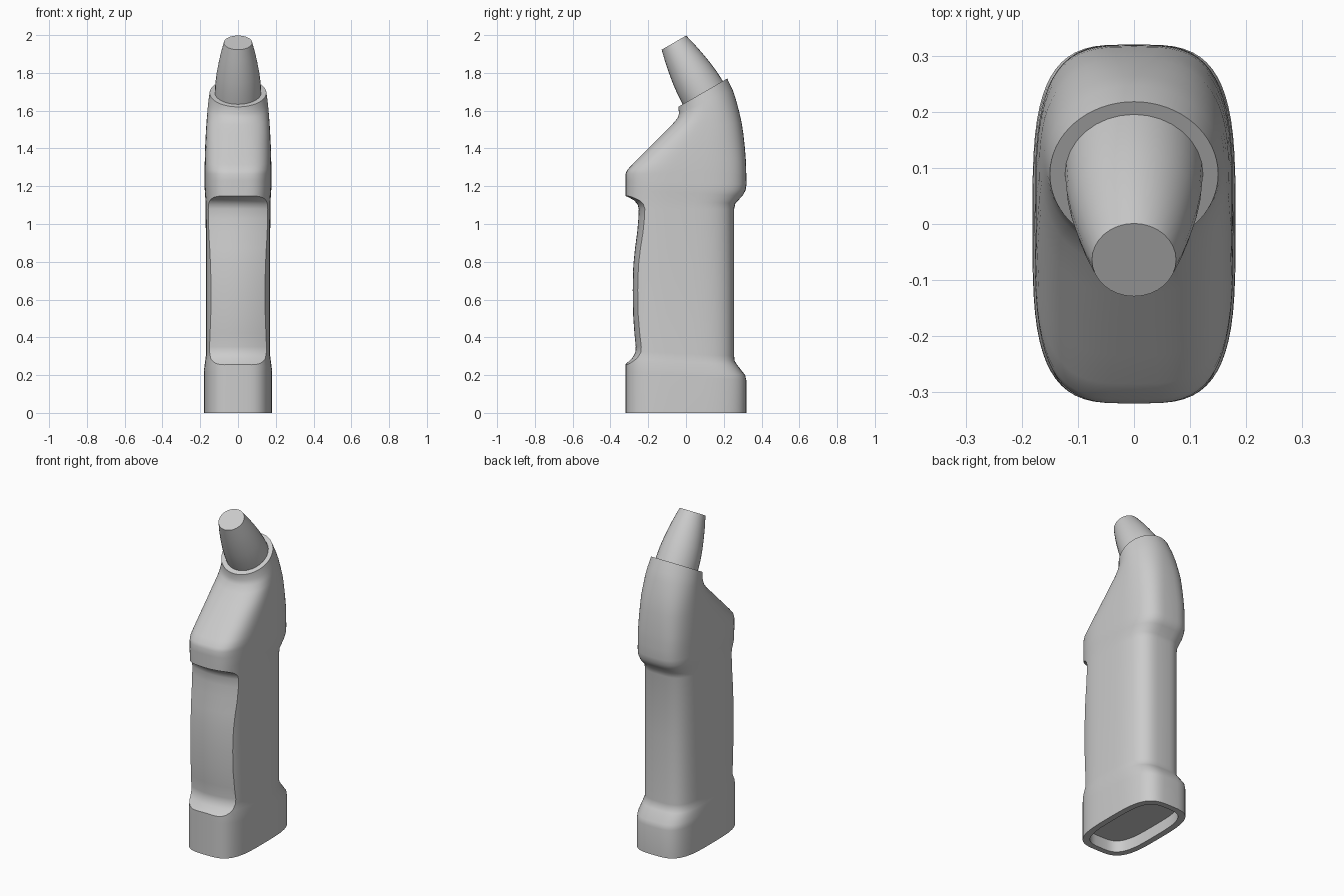
import bpy, bmesh, math
from mathutils import Vector

if "Cube" in bpy.data.objects:
    bpy.data.objects.remove(bpy.data.objects["Cube"])


def skin(name, rings):
    """Bridge closed rings of points and cap both ends."""
    bm = bmesh.new()
    loops = [[bm.verts.new(p) for p in ring] for ring in rings]
    n = len(loops[0])
    for a, b in zip(loops, loops[1:]):
        for i in range(n):
            j = (i + 1) % n
            bm.faces.new((a[i], a[j], b[j], b[i]))
    bm.faces.new(loops[0])
    bm.faces.new(loops[-1])
    bmesh.ops.recalc_face_normals(bm, faces=bm.faces)
    me = bpy.data.meshes.new(name)
    bm.to_mesh(me)
    bm.free()
    ob = bpy.data.objects.new(name, me)
    bpy.context.collection.objects.link(ob)
    return ob


def section(fy, fz, by, bz, w, n, count=64):
    """Rounded-box ring spanning a front point and a back point, half width w."""
    ring = []
    for i in range(count):
        t = 2 * math.pi * i / count
        c, s = math.cos(t), math.sin(t)
        u = math.copysign(abs(c) ** (2 / n), c)
        v = math.copysign(abs(s) ** (2 / n), s)
        ring.append((w * u, (fy + by) / 2 + (by - fy) / 2 * v,
                     (fz + bz) / 2 + (bz - fz) / 2 * v))
    return ring


def smooth(ob, angle):
    bpy.ops.object.select_all(action='DESELECT')
    ob.select_set(True)
    bpy.context.view_layer.objects.active = ob
    bpy.ops.object.shade_smooth_by_angle(angle=math.radians(angle))


# Body: front y, z / back y, z / half width / squareness
body = skin("body", [section(*s) for s in (
    (-.285, .07, .285, .07, .145, 3.5),   # recess in the underside
    (-.285, 0, .285, 0, .145, 3.5),
    (-.32, 0, .32, 0, .181, 3.5),         # base
    (-.32, .22, .32, .17, .181, 3.5),
    (-.32, .25, .313, .20, .180, 3.5),
    (-.32, .29, .270, .255, .174, 3.4),
    (-.32, .31, .258, .275, .171, 3.3),
    (-.32, .33, .255, .30, .170, 3.3),    # grip
    (-.32, .70, .255, .70, .170, 3.3),
    (-.32, 1.08, .255, 1.08, .171, 3.3),
    (-.32, 1.13, .262, 1.11, .172, 3.3),
    (-.32, 1.18, .300, 1.15, .175, 3.4),
    (-.32, 1.21, .316, 1.18, .177, 3.4),
    (-.32, 1.23, .320, 1.21, .177, 3.4),  # head
    (-.32, 1.265, .319, 1.27, .177, 3.4),
    (-.312, 1.285, .318, 1.31, .177, 3.4),
    (-.285, 1.315, .316, 1.35, .176, 3.3),
    (-.235, 1.365, .311, 1.41, .175, 3.1),
    (-.180, 1.42, .304, 1.475, .172, 2.9),
    (-.125, 1.475, .294, 1.54, .169, 2.7),
    (-.075, 1.525, .280, 1.60, .165, 2.4),
    (-.045, 1.56, .264, 1.66, .161, 2.2),
    (-.037, 1.585, .247, 1.71, .157, 2.05),
    (-.041, 1.62, .218, 1.77, .150, 2.0),
)])

# Cutter for the slightly convex finger recess on the front
PROFILE = [(-.6, 1.155), (-.335, 1.155), (-.305, 1.142), (-.275, 1.125),
           (-.257, 1.105), (-.250, 1.08), (-.252, 1.03), (-.258, .96),
           (-.270, .87), (-.279, .78), (-.282, .65), (-.280, .52),
           (-.273, .42), (-.266, .35), (-.268, .32), (-.285, .29),
           (-.315, .262), (-.345, .235), (-.6, .235)]
rings = []
for i in range(21):
    x = -.25 + .025 * i
    bulge = .035 * (x / .165) ** 2
    rings.append([(x, y + bulge, z) for y, z in PROFILE])
cutter = skin("grip_cutter", rings)
cutter.hide_render = True

mod = body.modifiers.new("grip_recess", 'BOOLEAN')
mod.operation = 'DIFFERENCE'
mod.solver = 'EXACT'
mod.object = cutter
bpy.context.view_layer.objects.active = body
bpy.ops.object.modifier_apply(modifier=mod.name)
bpy.data.objects.remove(cutter)
smooth(body, 32)

# Tapered nozzle leaning forward out of the collar
axis = Vector((0, -.5, .866))
across = Vector((0, .866, .5))
base = Vector((0, .089, 1.695))
rings = []
for t, r in ((-.03, .124), (0, .123), (.06, .120), (.12, .113),
             (.18, .103), (.24, .091), (.306, .075)):
    c = base + axis * t
    rings.append([c + Vector((r * math.cos(a), 0, 0)) + across * (r * math.sin(a))
                  for a in (2 * math.pi * k / 32 for k in range(32))])
nozzle = skin("nozzle", rings)
smooth(nozzle, 32)
